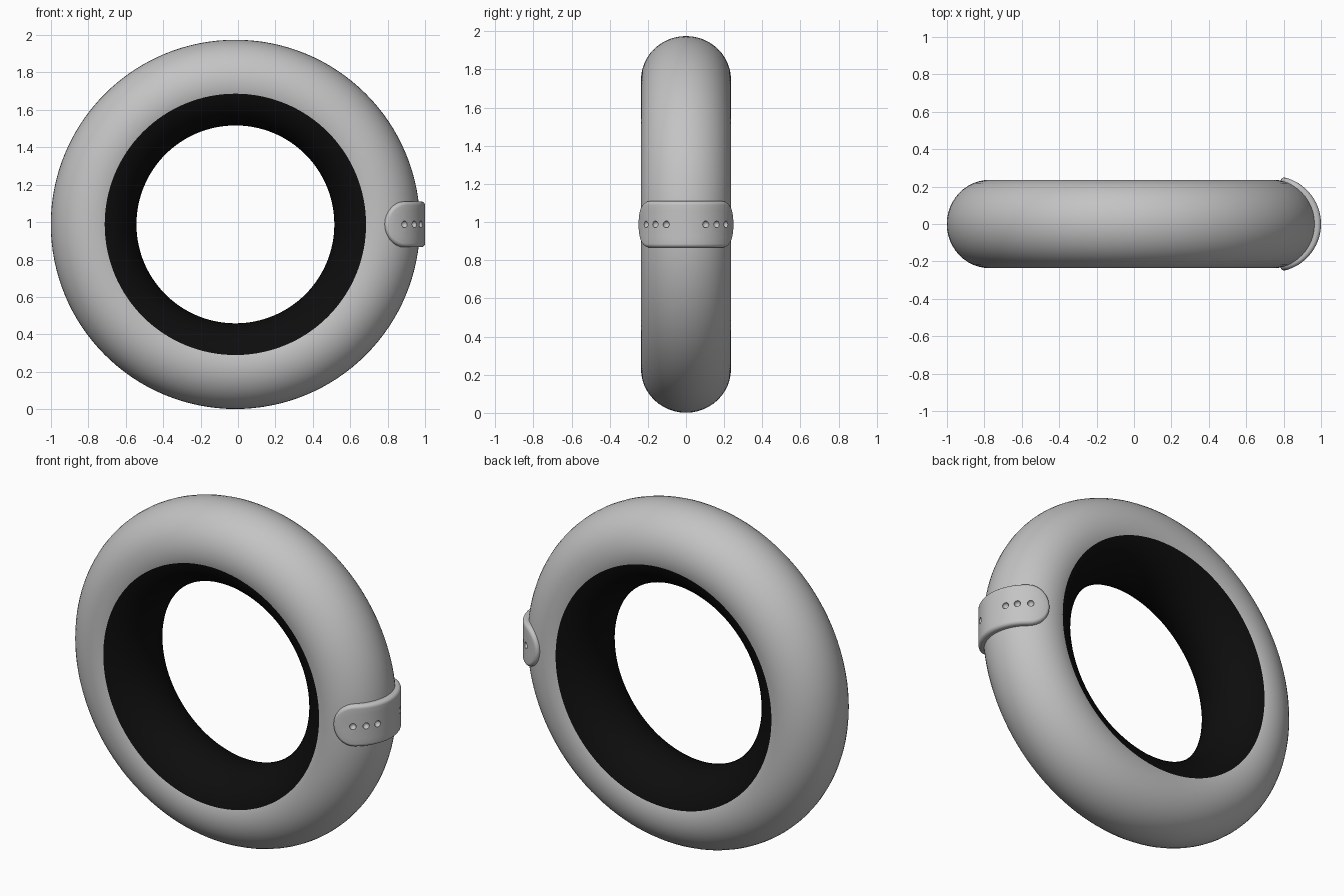
import bpy, bmesh, math

if "Cube" in bpy.data.objects:
    bpy.data.objects.remove(bpy.data.objects["Cube"])

CX, CZ = -0.014, 0.988          # ring centre
RING, TUBE_R, TUBE_Y = 0.758, 0.229, 0.236
STRAP_X = CX + RING             # axis the strap wraps around


def material(name, c):
    m = bpy.data.materials.new(name)
    m.diffuse_color = (c, c, c, 1)
    m.use_nodes = True
    m.node_tree.nodes["Principled BSDF"].inputs["Base Color"].default_value = m.diffuse_color
    return m


grey = material("light_grey", 0.55)
black = material("black", 0.004)


def make_object(name, bm, mats):
    bmesh.ops.recalc_face_normals(bm, faces=bm.faces)
    me = bpy.data.meshes.new(name)
    bm.to_mesh(me)
    bm.free()
    ob = bpy.data.objects.new(name, me)
    bpy.context.collection.objects.link(ob)
    for m in mats:
        me.materials.append(m)
    return ob


def smooth(ob, deg):
    bpy.ops.object.select_all(action='DESELECT')
    ob.select_set(True)
    bpy.context.view_layer.objects.active = ob
    bpy.ops.object.shade_smooth_by_angle(angle=math.radians(deg))


# Ring: a torus around y whose inner side is black
bm = bmesh.new()
N, T = 128, 48
rows = []
for i in range(N):
    a = 2 * math.pi * i / N
    row = []
    for j in range(T):
        p = 2 * math.pi * j / T
        r = RING + TUBE_R * math.cos(p)
        row.append(bm.verts.new((CX + r * math.cos(a), TUBE_Y * math.sin(p),
                                 CZ + r * math.sin(a))))
    rows.append(row)
for i in range(N):
    for j in range(T):
        k, l = (i + 1) % N, (j + 1) % T
        f = bm.faces.new((rows[i][j], rows[k][j], rows[k][l], rows[i][l]))
        f.material_index = 1 if 105 < (j + 0.5) * 360 / T < 255 else 0
smooth(make_object("ring", bm, [grey, black]), 40)

# Strap: nested stadium outlines wrapped around the outside of the tube
HALF, CORE, R_OUT = 0.122, 0.228, 0.256
BEV = 0.02


def outline(rad):
    """Stadium points (length, height) with end radius rad."""
    pts = []
    for side in (1, -1):
        for k in range(17):
            a = -math.pi / 2 + math.pi * k / 16
            pts.append((side * (CORE + rad * math.cos(a)), side * rad * math.sin(a)))
        for k in range(1, 20):
            pts.append((side * CORE * (1 - 2 * k / 20), side * rad))
    return pts


layers = [(HALF, 0.205), (0.06, 0.205), (0.0, 0.205)]
for k in range(7):
    a = math.pi / 2 * k / 6
    layers.append((BEV * (1 - math.cos(a)), R_OUT - BEV + BEV * math.sin(a)))
layers += [(0.05, R_OUT), (0.085, R_OUT), (HALF, R_OUT)]

bm = bmesh.new()
rings = []
for inset, r in layers:
    rings.append([bm.verts.new((STRAP_X + r * math.cos(s / 0.25),
                                r * math.sin(s / 0.25), CZ + h))
                  for s, h in outline(HALF - inset)])
for a, b in zip(rings, rings[1:]):
    n = len(a)
    for k in range(n):
        bm.faces.new((a[k], a[(k + 1) % n], b[(k + 1) % n], b[k]))
bmesh.ops.remove_doubles(bm, verts=bm.verts, dist=0.0002)
strap = make_object("strap", bm, [grey])

# Three shallow round holes near each end of the strap
bm = bmesh.new()
for deg in (24, 39, 55, -24, -39, -55):
    a = math.radians(deg)
    res = bmesh.ops.create_uvsphere(bm, u_segments=20, v_segments=12, radius=0.018)
    bmesh.ops.translate(bm, verts=res["verts"],
                        vec=(STRAP_X + 0.253 * math.cos(a), 0.253 * math.sin(a), CZ))
cutter = make_object("hole_cutter", bm, [grey])
cutter.hide_render = True
mod = strap.modifiers.new("holes", 'BOOLEAN')
mod.operation = 'DIFFERENCE'
mod.solver = 'EXACT'
mod.object = cutter
bpy.context.view_layer.objects.active = strap
bpy.ops.object.modifier_apply(modifier=mod.name)
bpy.data.objects.remove(cutter)
smooth(strap, 35)
